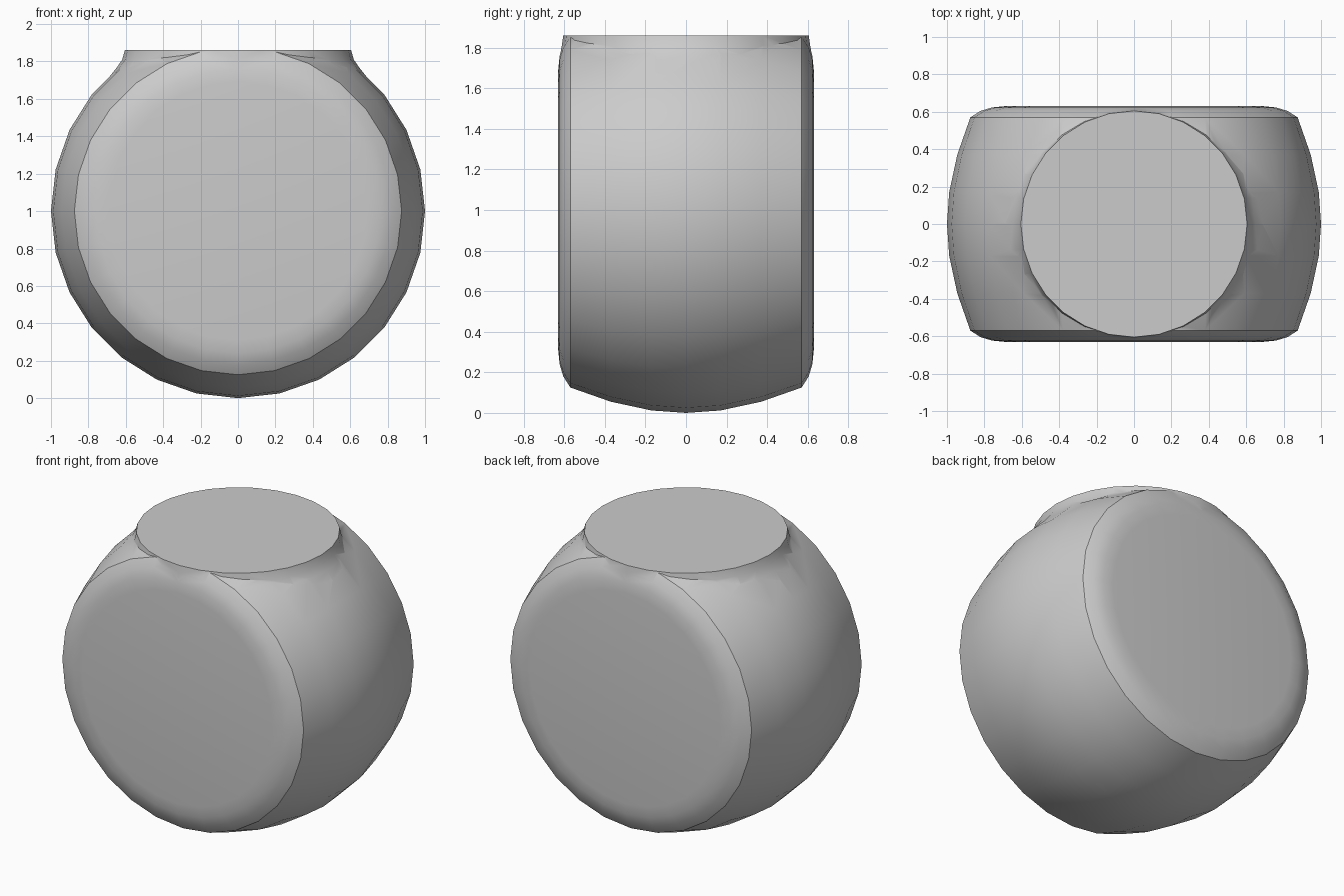
import bpy, bmesh
from math import sin, cos, pi, radians

if "Cube" in bpy.data.objects:
    bpy.data.objects.remove(bpy.data.objects["Cube"])

SEG = 28


def loft(name, rings):
    """Closed solid skinned through rings of points, capped at both ends."""
    bm = bmesh.new()
    loops = [[bm.verts.new(p) for p in ring] for ring in rings]
    for a, b in zip(loops, loops[1:]):
        for i in range(SEG):
            j = (i + 1) % SEG
            bm.faces.new((a[i], a[j], b[j], b[i]))
    bm.faces.new(loops[0])
    bm.faces.new(loops[-1])
    return bm


def finish(bm, name):
    bmesh.ops.recalc_face_normals(bm, faces=bm.faces[:])
    me = bpy.data.meshes.new(name)
    bm.to_mesh(me)
    bm.free()
    ob = bpy.data.objects.new(name, me)
    bpy.context.collection.objects.link(ob)
    return ob


ANG = [2 * pi * i / SEG for i in range(SEG)]

# Drum body: half profile (radius, y), mirrored and spun about the y axis
half = [(0.69, 0.63), (0.76, 0.623), (0.82, 0.605), (0.875, 0.57),
        (0.945, 0.37), (0.988, 0.17)]
profile = [(r, -y) for r, y in half] + [(1.0, 0.0)] + half[::-1]
bm = loft("body", [[(r * cos(a), y, 1 + r * sin(a)) for a in ANG] for r, y in profile])
# Trim the crown just under the flat top
bmesh.ops.bisect_plane(bm, geom=bm.verts[:] + bm.edges[:] + bm.faces[:],
                       plane_co=(0, 0, 1.85), plane_no=(0, 0, 1), clear_outer=True)
bmesh.ops.holes_fill(bm, edges=[e for e in bm.edges if e.is_boundary], sides=0)
body = finish(bm, "body")

# Neck: round flat top flaring sideways into the drum (rx, ry, z)
neck_rings = [(0.605, 0.605, 1.86), (0.619, 0.612, 1.81), (0.648, 0.62, 1.768),
              (0.69, 0.626, 1.715), (0.69, 0.626, 1.5)]
neck = finish(loft("neck", [[(rx * cos(a), ry * sin(a), z) for a in ANG]
                            for rx, ry, z in neck_rings]), "neck")
neck.hide_render = True

# Join the neck and the body into one solid
mod = body.modifiers.new("join_neck", "BOOLEAN")
mod.operation = "UNION"
mod.solver = "EXACT"
mod.object = neck
bpy.ops.object.select_all(action="DESELECT")
bpy.context.view_layer.objects.active = body
body.select_set(True)
bpy.ops.object.modifier_apply(modifier=mod.name)
bpy.data.objects.remove(neck)
bpy.ops.object.shade_smooth_by_angle(angle=radians(35))
